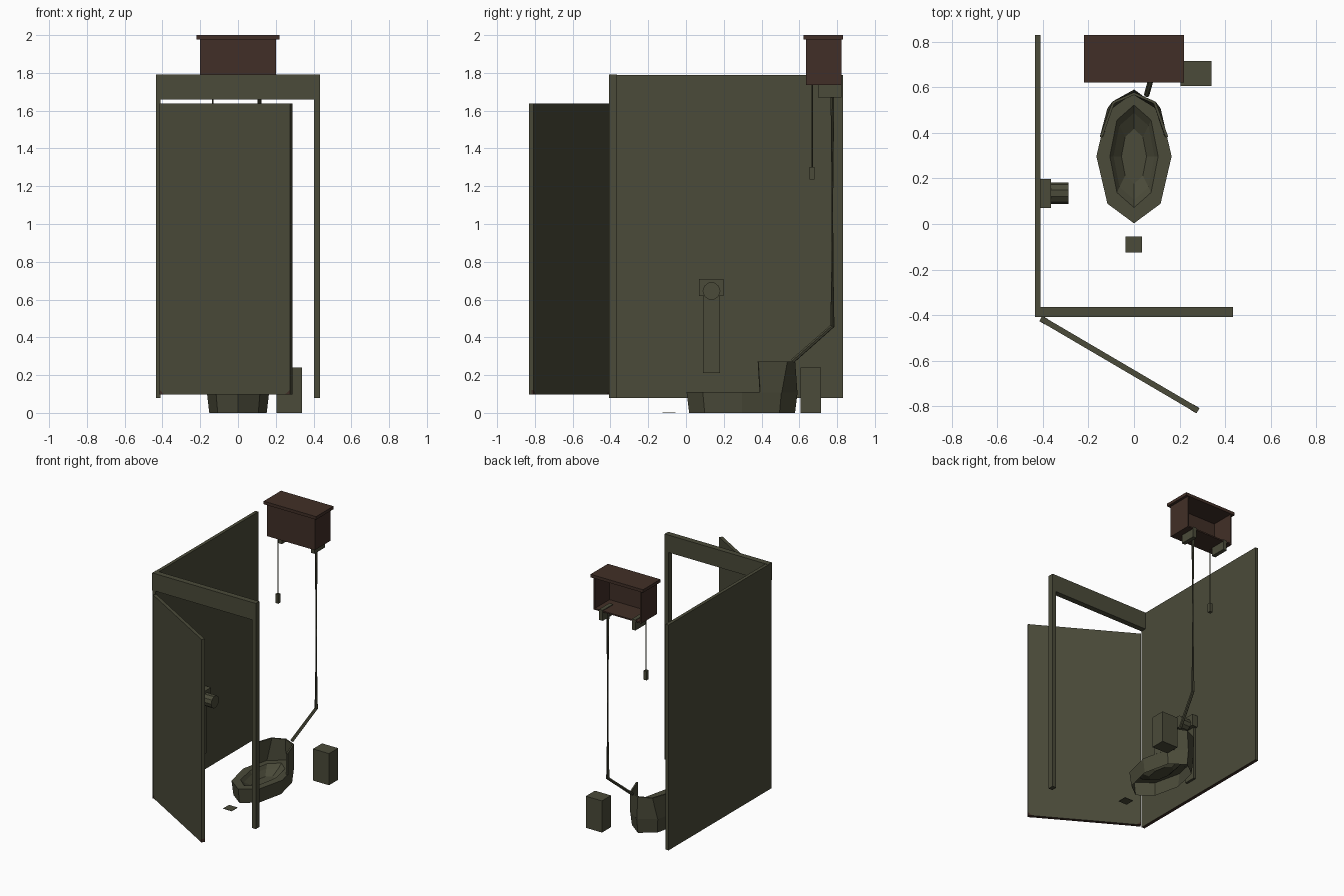
import bpy, bmesh, math
from mathutils import Vector, Matrix

cube = bpy.data.objects.get("Cube")
if cube:
    bpy.data.objects.remove(cube, do_unlink=True)


def material(name, rgb):
    m = bpy.data.materials.new(name)
    m.use_nodes = True
    m.diffuse_color = (*rgb, 1)
    m.node_tree.nodes["Principled BSDF"].inputs["Base Color"].default_value = (*rgb, 1)
    return m


OLIVE = material("dull olive", (0.069, 0.069, 0.041))
BROWN = material("dark brown", (0.053, 0.028, 0.020))


def finish(name, bm, mats, fix_normals=True):
    if fix_normals:
        bmesh.ops.recalc_face_normals(bm, faces=bm.faces)
    me = bpy.data.meshes.new(name)
    bm.to_mesh(me)
    bm.free()
    for m in mats:
        me.materials.append(m)
    ob = bpy.data.objects.new(name, me)
    bpy.context.collection.objects.link(ob)
    return ob


def box(name, x, y, z, mat=OLIVE, underside=None):
    """Box from x, y and z ranges; the underside can have its own colour."""
    bm = bmesh.new()
    bmesh.ops.create_cube(bm, size=1)
    for v in bm.verts:
        v.co = [r[0] + (c + 0.5) * (r[1] - r[0]) for c, r in zip(v.co, (x, y, z))]
    bm.normal_update()
    if underside:
        for f in bm.faces:
            f.material_index = int(f.normal.z < -0.9)
    return finish(name, bm, [mat] + ([underside] if underside else []))


def rod(name, points, radius, sides=6):
    """Straight cylinders between points, with mitred joints."""
    pts = [Vector(p) for p in points]
    bm = bmesh.new()
    rings = []
    for i, p in enumerate(pts):
        a = (p - pts[i - 1]).normalized() if i else (pts[1] - p).normalized()
        b = (pts[i + 1] - p).normalized() if i < len(pts) - 1 else a
        q = (a + b).to_track_quat('Z', 'Y')
        rings.append([bm.verts.new(p + q @ Vector((radius * math.cos(t), radius * math.sin(t), 0)))
                      for t in (math.tau * k / sides for k in range(sides))])
    for r, s in zip(rings, rings[1:]):
        for k in range(sides):
            bm.faces.new((r[k - 1], r[k], s[k], s[k - 1]))
    bm.faces.new(rings[0])
    bm.faces.new(rings[-1])
    return finish(name, bm, [OLIVE])


# Cubicle: side wall and door frame
box("side_wall", (-0.435, -0.41), (-0.405, 0.83), (0.08, 1.79), OLIVE, BROWN)
box("door_lintel", (-0.435, 0.435), (-0.408, -0.365), (1.66, 1.792))
box("door_post", (0.402, 0.435), (-0.408, -0.365), (0.08, 1.66))

# Door standing ajar, with worn lower corners
swing = Matrix.Translation((-0.064, -0.617, 0)) @ Matrix.Rotation(math.radians(-30.4), 4, 'Z')
door = box("door", (-0.4, 0.4), (-0.0125, 0.0125), (0.097, 1.637), OLIVE, BROWN)
door.matrix_world = swing
for side, label in ((-1, "hinge"), (1, "outer")):
    bm = bmesh.new()
    tri = [bm.verts.new((side * a, -0.0135, z)) for a, z in ((0.4, 0.097), (0.37, 0.097), (0.4, 0.122))]
    face = bm.faces.new(tri)
    ext = bmesh.ops.extrude_face_region(bm, geom=[face])
    for v in ext["geom"]:
        if isinstance(v, bmesh.types.BMVert):
            v.co.y = 0.0135
    finish(label + "_door_corner", bm, [BROWN]).matrix_world = swing

# Overhead cistern, open at the back
box("cistern_lid", (-0.22, 0.22), (0.622, 0.83), (1.977, 2.0), BROWN)
box("cistern_front", (-0.2, 0.2), (0.635, 0.645), (1.735, 1.977), BROWN)
box("cistern_floor", (-0.19, 0.19), (0.645, 0.822), (1.735, 1.745), BROWN)
for s, label in ((-1, "right"), (1, "left")):
    box(label + "_cistern_side", sorted((s * 0.19, s * 0.2)), (0.645, 0.822), (1.735, 1.977), BROWN)
    box(label + "_cistern_bracket", sorted((s * 0.122, s * 0.152)), (0.70, 0.824), (1.67, 1.75))

# Flush pipe and pull chain
rod("flush_pipe", [(0.114, 0.775, 1.735), (0.114, 0.775, 0.46), (0.055, 0.565, 0.275)], 0.012)
rod("pull_chain", [(-0.133, 0.668, 1.735), (-0.133, 0.668, 1.3)], 0.004, 4)
box("chain_handle", (-0.145, -0.121), (0.655, 0.681), (1.235, 1.303))

# Squat pan: stacked octagonal rings for skirt, rim and bowl
bm = bmesh.new()
rings = []
for rx, ry, z in ((0.152, 0.28, 0), (0.165, 0.294, 0.11), (0.106, 0.225, 0.11),
                  (0.09, 0.19, 0.085), (0.055, 0.12, 0.05)):
    rings.append([bm.verts.new((rx * math.sin(t), 0.297 + ry * math.cos(t), z))
                  for t in (math.tau * k / 8 for k in range(8))])
for r, s in zip(rings, rings[1:]):
    for k in range(8):
        bm.faces.new((r[k], r[k - 1], s[k - 1], s[k]))
bm.faces.new(reversed(rings[-1]))
finish("squat_pan", bm, [OLIVE], fix_normals=False)

# Splash hood wrapped around the back of the pan
bm = bmesh.new()
low = [(0.143, 0.393), (0.117, 0.507), (0, 0.59)]
high = [(0.15, 0.383), (0.095, 0.537), (0, 0.578)]
rows = []
for half, z in ((low, 0.108), (high, 0.273)):
    full = half + [(-x, y) for x, y in reversed(half[:-1])]
    rows.append([bm.verts.new((x, y, z)) for x, y in full])
for k in range(4):
    bm.faces.new((rows[0][k], rows[0][k + 1], rows[1][k + 1], rows[1][k]))
hood = finish("splash_hood", bm, [OLIVE], fix_normals=False)
thick = hood.modifiers.new("thickness", 'SOLIDIFY')
thick.thickness = 0.012
thick.offset = -1

# Paper holder, roll and hanging sheet on the side wall
box("paper_holder", (-0.41, -0.365), (0.07, 0.198), (0.62, 0.71))
rod("paper_roll", [(-0.365, 0.135, 0.645), (-0.287, 0.135, 0.645)], 0.047, 10)
box("paper_sheet", (-0.41, -0.392), (0.09, 0.18), (0.212, 0.62))

# Waste bin and floor drain
box("waste_bin", (0.205, 0.34), (0.606, 0.715), (0, 0.24))
box("floor_drain", (-0.037, 0.035), (-0.125, -0.055), (0, 0.003))
